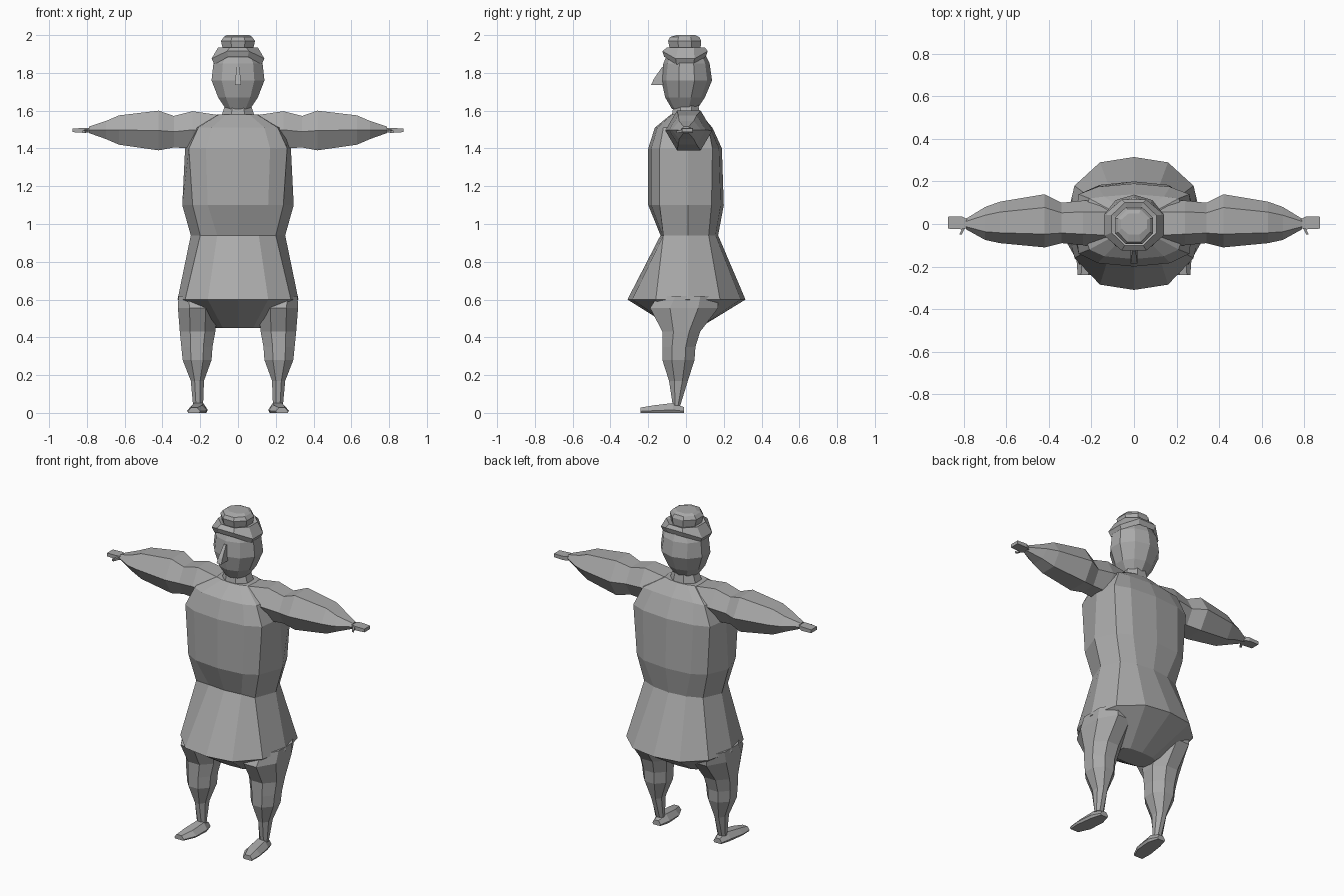
import bpy
import bmesh
import math
from mathutils import Vector

default_cube = bpy.data.objects.get("Cube")
if default_cube:
    bpy.data.objects.remove(default_cube, do_unlink=True)

# One plain grey for the whole figure
grey = bpy.data.materials.new("plain_grey")
grey.use_nodes = True
grey.diffuse_color = (0.4, 0.4, 0.4, 1)
grey.node_tree.nodes["Principled BSDF"].inputs["Base Color"].default_value = grey.diffuse_color


def loft(name, rings, cap_start=True, cap_end=True):
    """Skin a list of point rings into one flat-shaded object."""
    bm = bmesh.new()
    loops = [[bm.verts.new(point) for point in ring] for ring in rings]
    count = len(loops[0])
    for lower, upper in zip(loops, loops[1:]):
        for i in range(count):
            j = (i + 1) % count
            bm.faces.new((lower[i], lower[j], upper[j], upper[i]))
    if cap_start:
        bm.faces.new(loops[0][::-1])
    if cap_end:
        bm.faces.new(loops[-1])
    bmesh.ops.recalc_face_normals(bm, faces=bm.faces)
    mesh = bpy.data.meshes.new(name)
    bm.to_mesh(mesh)
    bm.free()
    mesh.materials.append(grey)
    part = bpy.data.objects.new(name, mesh)
    bpy.context.collection.objects.link(part)
    return part


def polygon(sides, turn=0.0):
    """Regular polygon stretched to fill the unit square."""
    points = []
    for i in range(sides):
        angle = math.tau * (i + turn) / sides
        points.append((math.cos(angle), math.sin(angle)))
    reach_a = max(abs(a) for a, b in points)
    reach_b = max(abs(b) for a, b in points)
    return [(a / reach_a, b / reach_b) for a, b in points]


def section(axis, position, low_a, high_a, low_b, high_b, shape):
    """Place a unit shape across an axis, filling the given ranges."""
    ring = []
    for a, b in shape:
        values = [(low_a + high_a) / 2 + a * (high_a - low_a) / 2,
                  (low_b + high_b) / 2 + b * (high_b - low_b) / 2]
        values.insert("xyz".index(axis), position)
        ring.append(Vector(values))
    return ring


def sections(axis, rows, shape):
    return [section(axis, *row, shape) for row in rows]


def mirrored_pair(name, rings, **caps):
    """Make a left part and its right-hand mirror image."""
    loft("left_" + name, rings, **caps)
    flipped = [[Vector((-p.x, p.y, p.z)) for p in ring] for ring in rings]
    loft("right_" + name, flipped, **caps)


def torso_ring(z, side, corner, middle, front, front_corner, back_corner, back):
    half = [(middle, front * 0.92), (corner, front_corner), (side, 0.01),
            (corner, back_corner), (middle, back * 0.92)]
    outline = [(0, front)] + half + [(0, back)] + [(-x, y) for x, y in reversed(half)]
    return [Vector((x, y, z)) for x, y in outline]


hexagon = polygon(6)
octagon = polygon(8, 0.5)
square = polygon(4, 0.5)

# Tunic with flared skirt and tucked underside
tunic_rows = [
    (0.45, 0.12, 0.11, 0.08, -0.07, -0.05, 0.05, 0.07),
    (0.6, 0.32, 0.28, 0.16, -0.31, -0.16, 0.18, 0.315),
    (0.94, 0.25, 0.2, 0.11, -0.135, -0.12, 0.12, 0.17),
    (1.1, 0.295, 0.24, 0.16, -0.2, -0.14, 0.135, 0.2),
    (1.4, 0.28, 0.26, 0.17, -0.2, -0.14, 0.14, 0.19),
    (1.51, 0.25, 0.21, 0.14, -0.165, -0.12, 0.12, 0.14),
    (1.58, 0.11, 0.1, 0.06, -0.08, -0.06, 0.06, 0.08),
]
loft("tunic", [torso_ring(*row) for row in tunic_rows])

# Sleeves, thinning to the wrists
sleeve_rows = [
    (0.08, -0.11, 0.11, 1.42, 1.573),
    (0.24, -0.1, 0.11, 1.4, 1.597),
    (0.34, -0.09, 0.1, 1.405, 1.572),
    (0.42, -0.11, 0.14, 1.39, 1.6),
    (0.63, -0.09, 0.105, 1.42, 1.575),
    (0.7, -0.075, 0.08, 1.45, 1.545),
    (0.79, -0.025, 0.025, 1.482, 1.515),
]
mirrored_pair("sleeve", sections("x", sleeve_rows, hexagon))

# Flat hands and small thumbs
hand_rows = [
    (0.78, -0.018, 0.02, 1.485, 1.51),
    (0.81, -0.025, 0.036, 1.484, 1.508),
    (0.875, -0.022, 0.034, 1.486, 1.506),
]
mirrored_pair("hand", sections("x", hand_rows, square))
thumb_rows = [
    (-0.005, 0.785, 0.81, 1.486, 1.504),
    (-0.03, 0.8, 0.812, 1.484, 1.498),
    (-0.05, 0.81, 0.822, 1.482, 1.494),
]
mirrored_pair("thumb", sections("y", thumb_rows, square))

# Legs with full calves and narrow ankles
leg_rows = [
    (0.62, 0.13, 0.315, -0.15, 0.17),
    (0.555, 0.11, 0.318, -0.19, 0.17),
    (0.43, 0.12, 0.308, -0.125, 0.075),
    (0.35, 0.135, 0.3, -0.125, 0.05),
    (0.28, 0.14, 0.293, -0.125, 0.045),
    (0.17, 0.18, 0.25, -0.09, 0.01),
    (0.04, 0.185, 0.238, -0.07, -0.03),
]
mirrored_pair("leg", sections("z", leg_rows, octagon))

# Feet, toes turned slightly outward
foot_rows = [
    (-0.01, 0.18, 0.235, 0, 0.03),
    (-0.07, 0.16, 0.255, 0, 0.052),
    (-0.17, 0.165, 0.27, 0, 0.04),
    (-0.24, 0.2, 0.265, 0, 0.028),
]
foot_shape = [(-0.85, -1), (0.85, -1), (1, -0.4), (0.5, 1), (-0.5, 1), (-1, -0.4)]
mirrored_pair("foot", sections("y", foot_rows, foot_shape))

# Neck and head
neck_rows = [
    (1.55, -0.095, 0.095, -0.08, 0.08),
    (1.63, -0.068, 0.068, -0.065, 0.065),
]
loft("neck", sections("z", neck_rows, octagon))
head_rows = [
    (1.61, -0.065, 0.065, -0.075, 0.06),
    (1.67, -0.105, 0.105, -0.11, 0.1),
    (1.76, -0.14, 0.14, -0.13, 0.138),
    (1.85, -0.13, 0.13, -0.12, 0.125),
    (1.92, -0.09, 0.09, -0.09, 0.09),
]
loft("head", sections("z", head_rows, polygon(10, 0.5)))

# Wedge nose
nose_rows = [
    (1.735, -0.016, 0.016, -0.185, -0.11),
    (1.765, -0.014, 0.014, -0.172, -0.11),
    (1.83, -0.008, 0.008, -0.128, -0.1),
]
loft("nose", sections("z", nose_rows, square))

# Hat: squarish brim rolled down at the sides, then a faceted crown
brim_rows = [
    (1.9, -0.11, 0.11, -0.1, 0.09),
    (1.87, -0.125, 0.125, -0.115, 0.105),
    (1.9, -0.14, 0.14, -0.125, 0.115),
    (1.935, -0.105, 0.105, -0.1, 0.1),
    (1.925, -0.07, 0.07, -0.075, 0.075),
]
brim_rings = sections("z", brim_rows, octagon)
for ring in brim_rings[:3]:
    for point in ring:
        point.z += 0.015 if abs(point.x) < 0.08 else -0.025
loft("hat_brim", brim_rings)
crown_rows = [
    (1.9, -0.075, 0.075, -0.08, 0.075),
    (1.97, -0.09, 0.09, -0.095, 0.08),
    (1.99, -0.075, 0.075, -0.085, 0.07),
    (2.0, -0.06, 0.06, -0.05, 0.05),
]
loft("hat_crown", sections("z", crown_rows, octagon))
